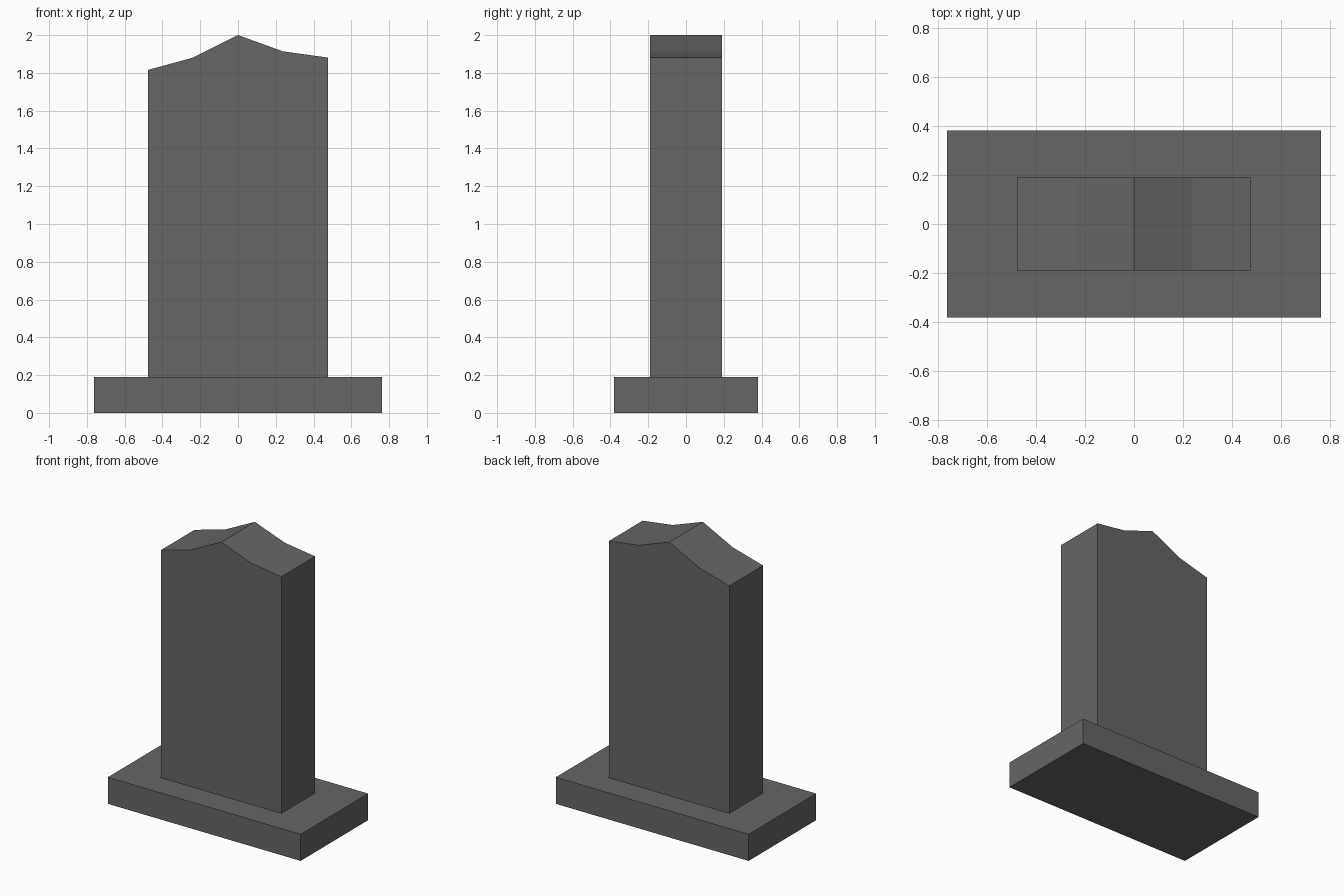
import bpy
import bmesh

if "Cube" in bpy.data.objects:
    bpy.data.objects.remove(bpy.data.objects["Cube"])

# Dark stone
stone = bpy.data.materials.new("dark_stone")
stone.diffuse_color = (0.133, 0.133, 0.133, 1)
stone.use_nodes = True
stone.node_tree.nodes["Principled BSDF"].inputs["Base Color"].default_value = stone.diffuse_color


def extrude_profile(name, profile, half_depth):
    """Extrude an (x, z) outline symmetrically along y."""
    bm = bmesh.new()
    face = bm.faces.new([bm.verts.new((x, -half_depth, z)) for x, z in profile])
    result = bmesh.ops.extrude_face_region(bm, geom=[face])
    moved = [g for g in result["geom"] if isinstance(g, bmesh.types.BMVert)]
    bmesh.ops.translate(bm, verts=moved, vec=(0, 2 * half_depth, 0))
    # Make sure the front cap exists exactly once
    front = [v for v in bm.verts if v not in moved]
    if not any(all(v in front for v in f.verts) for f in bm.faces):
        bm.faces.new(front)
    bmesh.ops.recalc_face_normals(bm, faces=bm.faces)
    mesh = bpy.data.meshes.new(name)
    bm.to_mesh(mesh)
    bm.free()
    mesh.materials.append(stone)
    obj = bpy.data.objects.new(name, mesh)
    bpy.context.collection.objects.link(obj)
    return obj


BASE_TOP = 0.19

# Wide plinth
extrude_profile("plinth", [(-0.762, 0), (0.762, 0),
                           (0.762, BASE_TOP), (-0.762, BASE_TOP)], 0.381)

# Upright slab with an uneven peaked top
extrude_profile("upright_slab", [(-0.476, BASE_TOP), (0.476, BASE_TOP),
                                 (0.476, 1.881), (0.238, 1.914), (0, 2.0),
                                 (-0.238, 1.881), (-0.476, 1.816)], 0.19)
